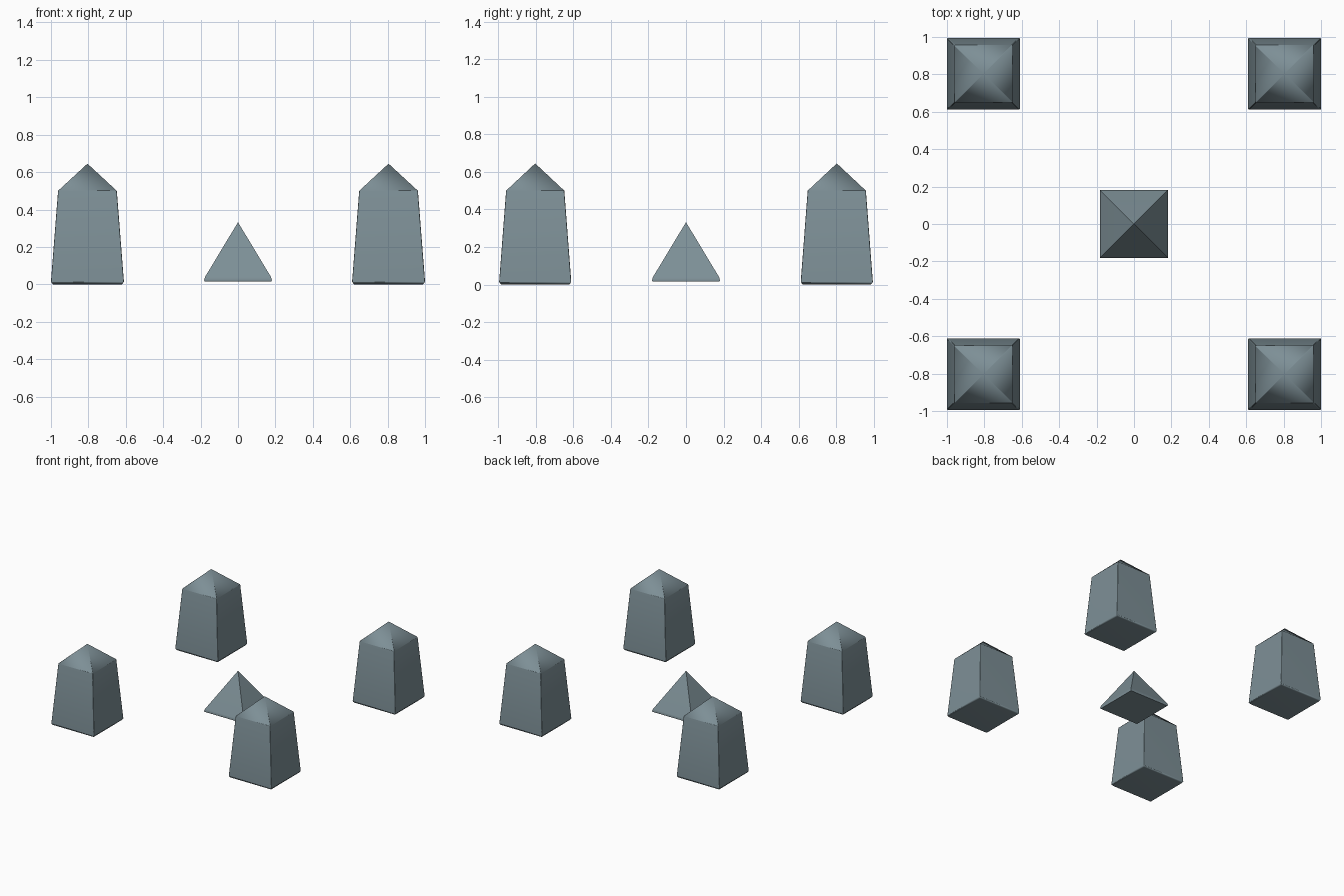
import bpy, bmesh, math

if "Cube" in bpy.data.objects:
    bpy.data.objects.remove(bpy.data.objects["Cube"])

stone = bpy.data.materials.new("slate grey")
stone.diffuse_color = (0.205, 0.275, 0.305, 1)
stone.use_nodes = True
stone.node_tree.nodes["Principled BSDF"].inputs["Base Color"].default_value = stone.diffuse_color


def square_spire(name, loc, rings, apex, bevel=0):
    """Stack square rings (half x, half y, z) and close them with a point."""
    bm = bmesh.new()
    loops = []
    for hx, hy, z in rings:
        loops.append([bm.verts.new((sx * hx, sy * hy, z))
                      for sx, sy in ((-1, -1), (1, -1), (1, 1), (-1, 1))])
    tip = bm.verts.new((0, 0, apex))
    bm.faces.new(loops[0][::-1])
    for i in range(4):
        j = (i + 1) % 4
        for lo, hi in zip(loops, loops[1:]):
            bm.faces.new((lo[i], lo[j], hi[j], hi[i]))
        bm.faces.new((loops[-1][i], loops[-1][j], tip))
    # soften the upright corners only
    if bevel:
        upright = [e for e in bm.edges
                   if abs(e.verts[0].co.z - e.verts[1].co.z) > 0.4]
        bmesh.ops.bevel(bm, geom=upright, offset=bevel, segments=2,
                        profile=0.5, affect='EDGES')
    bmesh.ops.recalc_face_normals(bm, faces=bm.faces)
    mesh = bpy.data.meshes.new(name)
    bm.to_mesh(mesh)
    bm.free()
    mesh.materials.append(stone)
    ob = bpy.data.objects.new(name, mesh)
    ob.location = loc
    bpy.context.collection.objects.link(ob)
    bpy.ops.object.select_all(action='DESELECT')
    ob.select_set(True)
    bpy.context.view_layer.objects.active = ob
    bpy.ops.object.shade_smooth_by_angle(angle=math.radians(60))
    wn = ob.modifiers.new("weighted normals", 'WEIGHTED_NORMAL')
    wn.keep_sharp = True
    return ob


# four tapered corner posts with pointed caps
for sx, side in ((-1, "left"), (1, "right")):
    for sy, end in ((-1, "front"), (1, "back")):
        square_spire(f"corner_post_{end}_{side}", (sx * 0.805, sy * 0.803, 0),
                     [(0.185, 0.182, 0), (0.195, 0.192, 0.014),
                      (0.157, 0.155, 0.5)], 0.645, 0.006)

# small pyramid in the middle
square_spire("centre_pyramid", (0, 0, 0),
             [(0.178, 0.178, 0.016), (0.181, 0.181, 0.023),
              (0.176, 0.176, 0.040)], 0.332)
